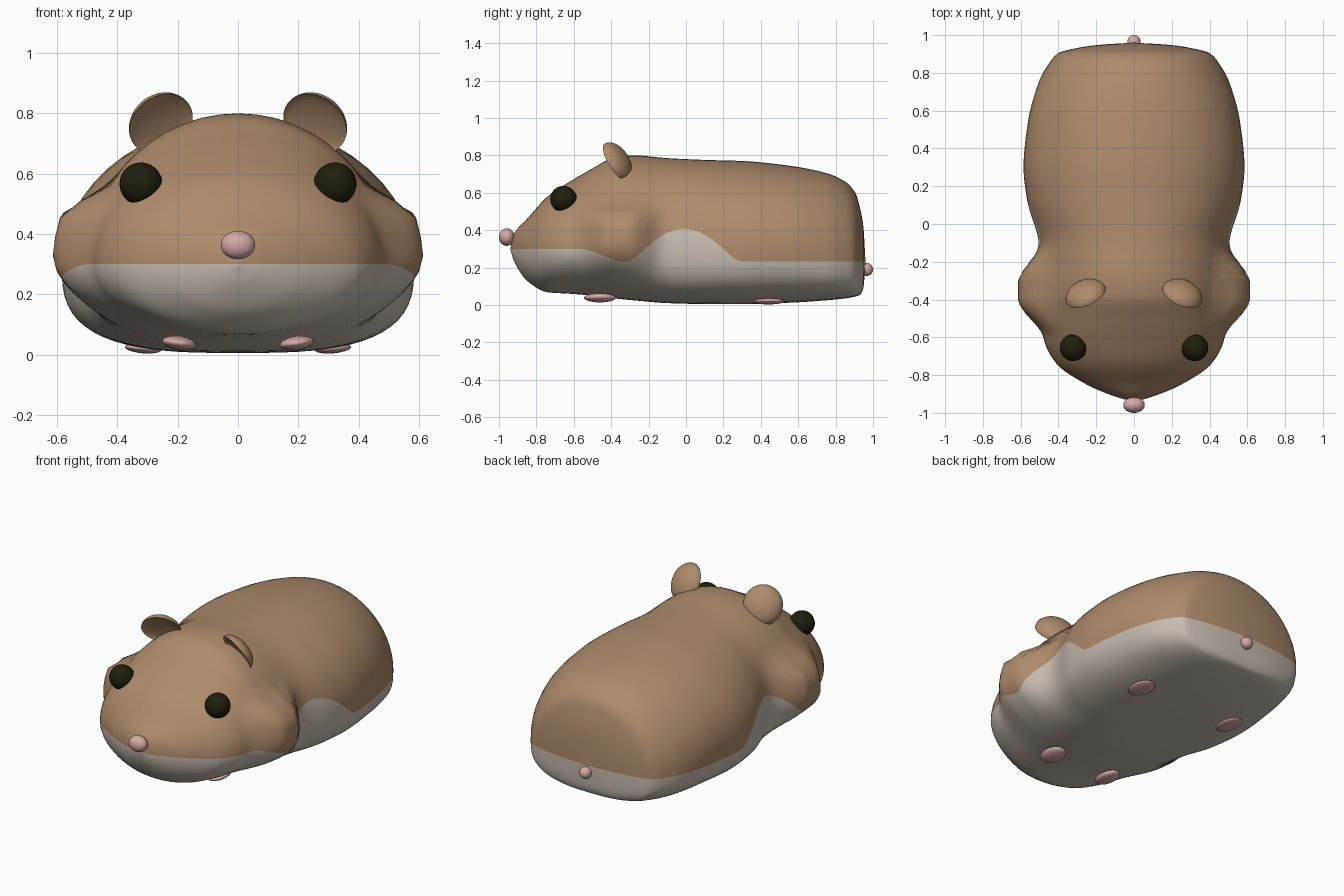
import bpy, bmesh, math
from mathutils import Matrix, Vector, Euler

cube = bpy.data.objects.get("Cube")
if cube:
    bpy.data.objects.remove(cube)


def material(name, rgb):
    m = bpy.data.materials.new(name)
    m.use_nodes = True
    m.diffuse_color = (*rgb, 1)
    m.node_tree.nodes["Principled BSDF"].inputs["Base Color"].default_value = (*rgb, 1)
    return m


tan = material("tan fur", (0.42, 0.26, 0.15))
cream = material("cream belly", (0.56, 0.5, 0.43))
pink = material("pink skin", (0.66, 0.4, 0.38))
black = material("dark eye", (0.014, 0.014, 0.004))


def smooth(a, b, v):
    t = min(1, max(0, (v - a) / (b - a)))
    return t * t * (3 - 2 * t)


def finish(name, bm, mats):
    mesh = bpy.data.meshes.new(name)
    bm.to_mesh(mesh)
    bm.free()
    for m in mats:
        mesh.materials.append(m)
    ob = bpy.data.objects.new(name, mesh)
    bpy.context.collection.objects.link(ob)
    bpy.ops.object.select_all(action="DESELECT")
    ob.select_set(True)
    bpy.context.view_layer.objects.active = ob
    bpy.ops.object.shade_smooth_by_angle(angle=math.radians(60))
    return ob


# Body stations from snout to rump: y, half width, bottom, top
stations = [
    (-0.94, 0, 0.3, 0.3), (-0.92, 0.08, 0.235, 0.38), (-0.85, 0.25, 0.13, 0.46),
    (-0.74, 0.41, 0.068, 0.58), (-0.62, 0.475, 0.06, 0.66), (-0.5, 0.495, 0.05, 0.73),
    (-0.38, 0.5, 0.035, 0.79), (-0.28, 0.5, 0.025, 0.8), (-0.1, 0.505, 0.01, 0.785),
    (0.12, 0.565, 0.005, 0.775), (0.3, 0.585, 0.005, 0.77), (0.55, 0.56, 0.012, 0.745),
    (0.75, 0.505, 0.025, 0.705), (0.85, 0.45, 0.035, 0.66), (0.905, 0.4, 0.045, 0.6),
    (0.93, 0.31, 0.055, 0.52), (0.948, 0.19, 0.09, 0.42), (0.96, 0, 0.23, 0.23)]


def interpolate(i, t, c):
    """Monotone cubic through column c of the stations."""
    def slope(k):
        a, b = stations[k], stations[k + 1]
        return (b[c] - a[c]) / (b[0] - a[0])

    def tangent(k):
        if k == 0 or k == len(stations) - 1:
            return slope(min(k, len(stations) - 2))
        a, b = slope(k - 1), slope(k)
        return 2 * a * b / (a + b) if a * b > 0 else 0

    p, q = stations[i], stations[i + 1]
    h, s = q[0] - p[0], smooth(0, 1, t)
    return (p[c] * (1 - s) + q[c] * s + h * t * (1 - t) ** 2 * tangent(i)
            - h * t * t * (1 - t) * tangent(i + 1))


def fur_line(y):
    """Height where the belly colour meets the fur."""
    u = (y + 0.01) / 0.29
    patch = 0.175 * max(0, 1 - u * u) ** 1.3
    return 0.3 - 0.067 * smooth(-0.57, -0.33, y) + patch


def cheek(y, z):
    along = smooth(-0.1, -0.31, y) * smooth(-0.6, -0.4, y)
    return 0.115 * along * smooth(0.04, 0.34, z) * (1 - smooth(0.47, 0.56, z))


HALF = 14


def section(y, w, low, high):
    """Half outline from belly to back, with one point on the fur line."""
    mid = 0.3 - 0.067 * smooth(0.5, 0.9, y)
    power = 2 + smooth(-0.6, 0.1, y)
    line = min(high, max(low, fur_line(y)))
    reach = (line - mid) / max(1e-6, high - mid if line > mid else mid - low)
    reach = min(1, abs(reach)) ** ((2 if line > mid else power) / 2)
    split = math.copysign(math.asin(reach), line - mid)
    points = []
    for k in range(2 * HALF + 1):
        f = k / HALF
        if f <= 1:
            a = -math.pi / 2 + f * (split + math.pi / 2)
        else:
            a = split + (f - 1) * (math.pi / 2 - split)
        n = 2 if a > 0 else power
        s, c = abs(math.sin(a)) ** (2 / n), max(0, math.cos(a)) ** (2 / n)
        z = mid + (s * (high - mid) if a > 0 else -s * (mid - low))
        middle = k in (0, 2 * HALF)
        points.append((0 if middle else w * c + cheek(y, z) * min(1, w * c / 0.2), y, z))
    return points


# Body: loft one half, mirror it, weld the middle
rings = []
for i in range(len(stations) - 1):
    steps = 5
    for j in range(steps + (i == len(stations) - 2)):
        t = j / steps
        y = stations[i][0] + t * (stations[i + 1][0] - stations[i][0])
        rings.append(section(y, *(interpolate(i, t, c) for c in (1, 2, 3))))

bm = bmesh.new()
for side in (1, -1):
    grid = [[bm.verts.new((side * x, y, z)) for x, y, z in r] for r in rings]
    for a, b in zip(grid, grid[1:]):
        for k in range(2 * HALF):
            f = bm.faces.new((a[k], b[k], b[k + 1], a[k + 1]))
            f.material_index = 1 if k < HALF else 0
bmesh.ops.remove_doubles(bm, verts=bm.verts, dist=0.0004)
bmesh.ops.recalc_face_normals(bm, faces=bm.faces)
finish("body", bm, [tan, cream])


def ellipsoid(name, mat, at, radii, turn=(0, 0, 0), hollow=None):
    bm = bmesh.new()
    bmesh.ops.create_uvsphere(bm, u_segments=32, v_segments=20, radius=1)
    if hollow is not None:
        for v in bm.verts:
            if v.co.y < 0:
                v.co.y *= -hollow
    rot = Euler([math.radians(d) for d in turn]).to_matrix().to_4x4()
    bm.transform(Matrix.Translation(Vector(at)) @ rot @ Matrix.Diagonal((*radii, 1)))
    return finish(name, bm, [mat])


# Nose and tail
ellipsoid("nose", pink, (0, -0.958, 0.363), (0.057, 0.042, 0.047))
ellipsoid("tail", pink, (0, 0.965, 0.19), (0.035, 0.035, 0.035))

# Paired parts
for side, label in ((1, "left"), (-1, "right")):
    ellipsoid(label + "_eye", black, (side * 0.322, -0.655, 0.566), (0.071, 0.071, 0.071))
    ellipsoid(label + "_ear", tan, (side * 0.255, -0.375, 0.765), (0.112, 0.065, 0.115),
              (30, 0, side * -24), hollow=0.4)
    ellipsoid(label + "_front_paw", pink, (side * 0.195, -0.46, 0.038), (0.057, 0.085, 0.023),
              (0, side * -8, 0))
    ellipsoid(label + "_hind_paw", pink, (side * 0.315, 0.44, 0.02), (0.06, 0.09, 0.016),
              (0, side * -5, 0))
